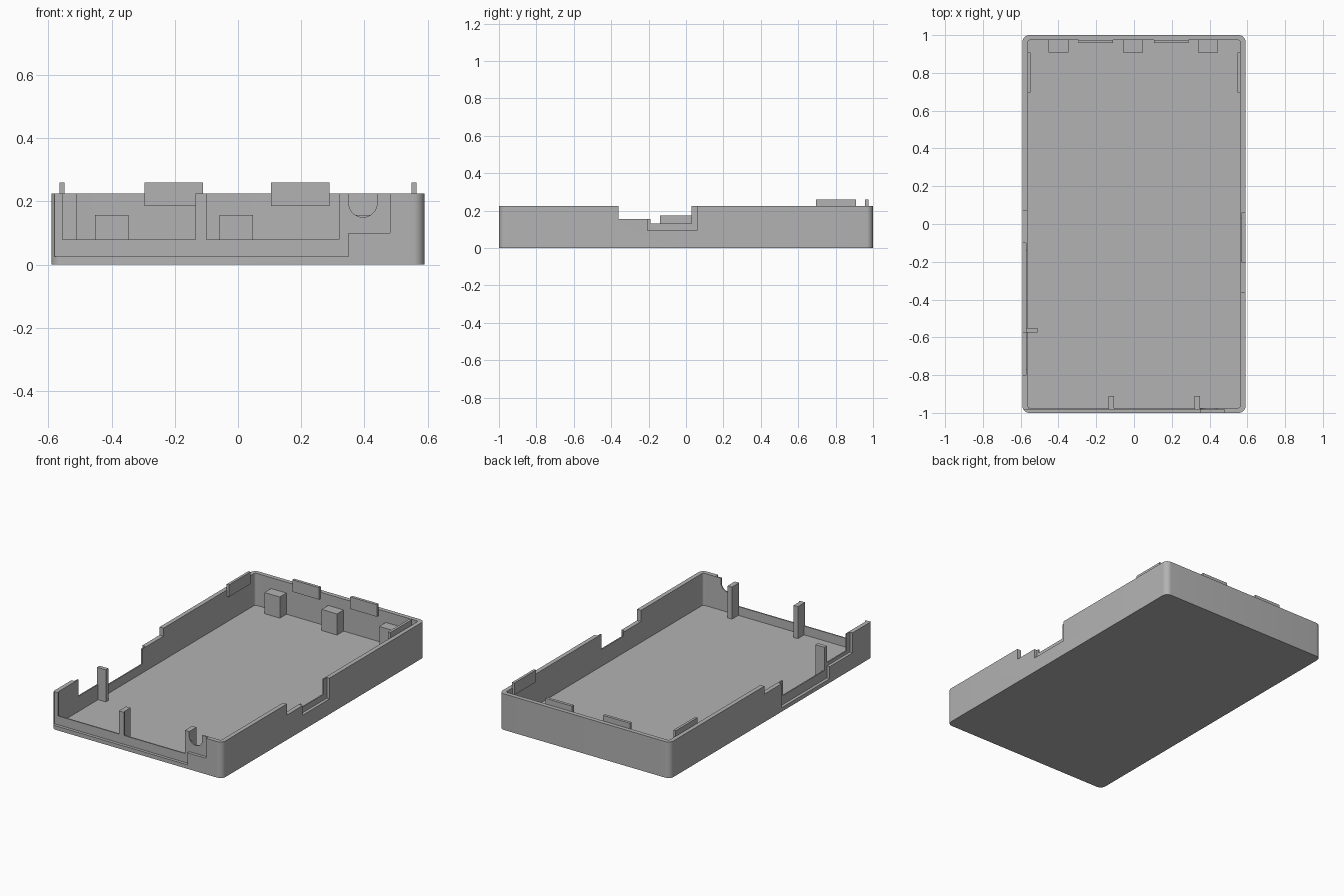
import bpy, bmesh, math

if "Cube" in bpy.data.objects:
    bpy.data.objects.remove(bpy.data.objects["Cube"], do_unlink=True)

grey = bpy.data.materials.new("plain grey")
grey.use_nodes = True
grey.diffuse_color = (0.45, 0.45, 0.45, 1)
grey.node_tree.nodes["Principled BSDF"].inputs["Base Color"].default_value = (0.45, 0.45, 0.45, 1)

HX, HY, TOP, FLOOR, WALL, SKIN = 0.59, 1.0, 0.225, 0.025, 0.027, 0.019
IX, IY = HX - WALL, HY - WALL      # inner wall faces
RX, RY = HX - SKIN, HY - SKIN      # recessed outer faces
UP = 0.4                           # above every wall


def finish(name, bm):
    bmesh.ops.recalc_face_normals(bm, faces=bm.faces)
    mesh = bpy.data.meshes.new(name)
    bm.to_mesh(mesh)
    bm.free()
    mesh.materials.append(grey)
    ob = bpy.data.objects.new(name, mesh)
    bpy.context.collection.objects.link(ob)
    return ob


def prism(name, points, axis, depth):
    """Extrude a closed outline of 3D points along an axis."""
    bm = bmesh.new()
    face = bm.faces.new([bm.verts.new(p) for p in points])
    ext = bmesh.ops.extrude_face_region(bm, geom=[face])
    verts = [g for g in ext["geom"] if isinstance(g, bmesh.types.BMVert)]
    bmesh.ops.translate(bm, vec=[a * depth for a in axis], verts=verts)
    return finish(name, bm)


def box(name, x0, x1, y0, y1, z0, z1):
    pts = [(x0, y0, z0), (x1, y0, z0), (x1, y1, z0), (x0, y1, z0)]
    return prism(name, pts, (0, 0, 1), z1 - z0)


def rounded_box(name, hx, hy, r, z0, z1, steps=8):
    pts = []
    for i, (sx, sy) in enumerate([(1, 1), (-1, 1), (-1, -1), (1, -1)]):
        for k in range(steps + 1):
            a = math.pi / 2 * (i + k / steps)
            pts.append((sx * (hx - r) + r * math.cos(a), sy * (hy - r) + r * math.sin(a), z0))
    return prism(name, pts, (0, 0, 1), z1 - z0)


def cut(target, cutter):
    cutter.hide_render = True
    mod = target.modifiers.new("cut", "BOOLEAN")
    mod.operation, mod.solver, mod.object = "DIFFERENCE", "EXACT", cutter
    bpy.context.view_layer.objects.active = target
    bpy.ops.object.modifier_apply(modifier=mod.name)
    bpy.data.objects.remove(cutter, do_unlink=True)


# Open tray with rounded corners
tray = rounded_box("tray", HX, HY, 0.035, 0, TOP)
cut(tray, rounded_box("cavity", IX, IY, 0.012, FLOOR, UP))

# Front wall: shallow outer recess, then two wide openings (x range, depth, floor)
for x0, x1, y1, z in [(-0.58, 0.35, -RY, FLOOR), (0.345, 0.48, -RY, 0.1),
                      (-0.555, -0.135, -0.96, 0.08), (-0.10, 0.32, -0.96, 0.08)]:
    cut(tray, box("front_cutter", x0, x1, -1.1, y1, z, UP))

# Round-bottomed cable notch in the front wall
arc = [math.pi * (1 + k / 16) for k in range(17)]
notch = [(0.395 + 0.045 * math.cos(a), -1.1, 0.195 + 0.045 * math.sin(a)) for a in arc]
notch += [(0.44, -1.1, UP), (0.35, -1.1, UP)]
cut(tray, prism("notch_cutter", notch, (0, 1, 0), 0.14))

# Wall at -x: outer recess, openings and a stepped rim (y range, depth, floor)
for y0, y1, x1, z in [(-0.575, -0.10, -RX, FLOOR), (-0.80, -0.57, -RX, 0.1),
                      (-0.55, -0.14, -0.55, 0.08), (-0.77, -0.575, -0.55, 0.12),
                      (-0.145, 0.07, -0.55, 0.175)]:
    cut(tray, box("side_cutter", -0.7, x1, y0, y1, z, UP))

# Wall at +x: stepped opening with an outer recess
for y0, y1, x0, z in [(-0.36, -0.185, 0.55, 0.155), (-0.19, 0.03, 0.55, 0.13),
                      (-0.205, 0.06, RX, 0.095)]:
    cut(tray, box("side_cutter", x0, 0.7, y0, y1, z, UP))

bpy.ops.object.select_all(action="DESELECT")
tray.select_set(True)
bpy.context.view_layer.objects.active = tray
bpy.ops.object.shade_smooth_by_angle(angle=math.radians(30))

# Upright support posts
low = FLOOR - 0.005
for i, x0 in enumerate((-0.135, 0.32)):
    box(f"front_post_{i + 1}", x0, x0 + 0.03, -RY, -0.91, low, TOP)
box("side_post", -RX, -0.51, -0.575, -0.55, low, TOP)

# Board rests along the back wall
for i, x in enumerate((-0.4, -0.005, 0.393)):
    box(f"board_rest_{i + 1}", x - 0.053, x + 0.053, 0.908, IY + 0.005, low, 0.157)

# Snap tabs rising above the rim
for i, x in enumerate((-0.203, 0.197)):
    box(f"back_tab_{i + 1}", x - 0.092, x + 0.092, 0.957, IY + 0.002, 0.185, 0.26)
for name, s in (("right_tab", -1), ("left_tab", 1)):
    xs = sorted((s * 0.549, s * (IX + 0.002)))
    box(name, xs[0], xs[1], 0.695, 0.908, 0.185, 0.26)
